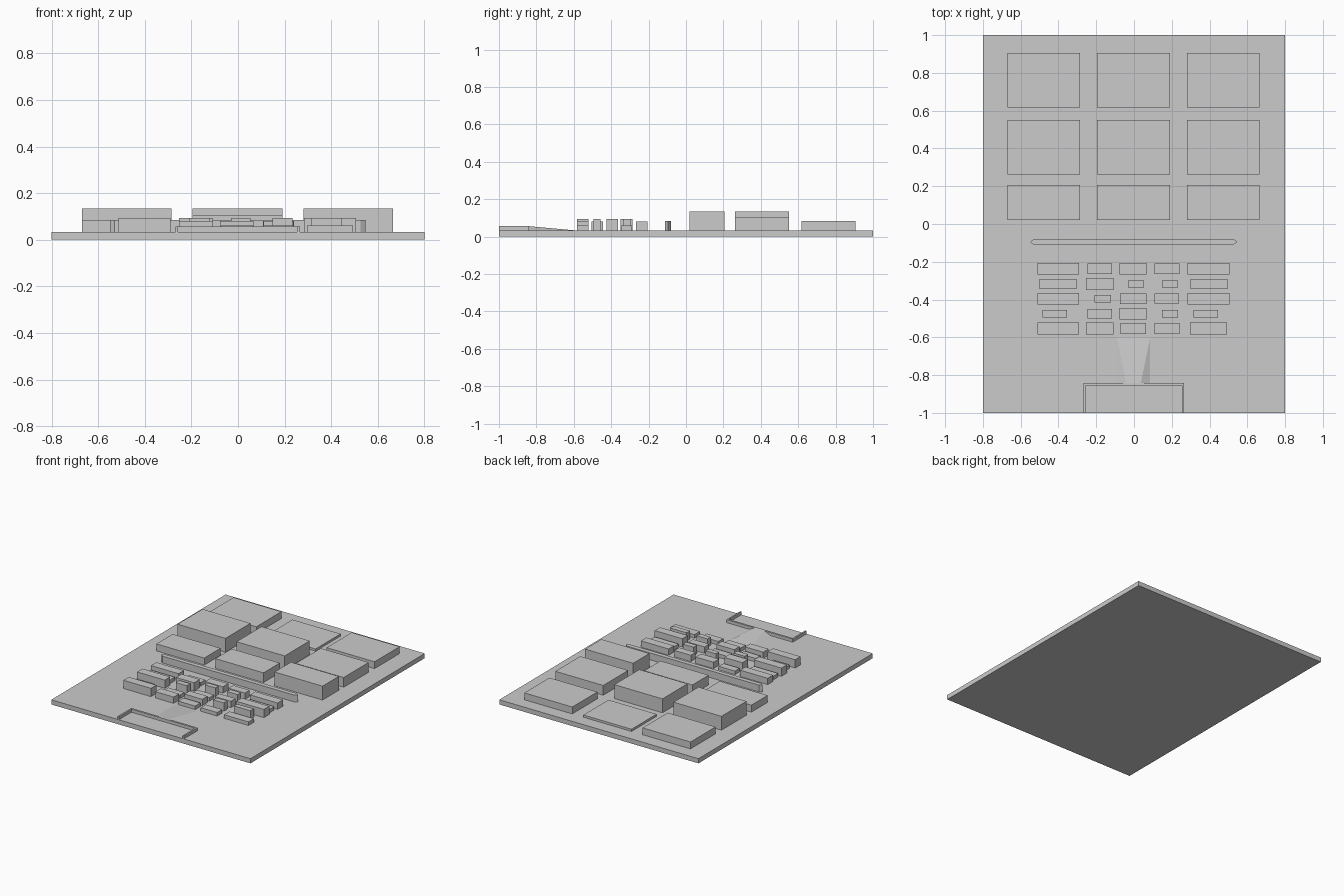
import bpy, bmesh

TOP = 0.034  # ground level on the slab


def mesh_object(name, bm):
    bmesh.ops.recalc_face_normals(bm, faces=bm.faces)
    me = bpy.data.meshes.new(name)
    bm.to_mesh(me)
    bm.free()
    ob = bpy.data.objects.new(name, me)
    bpy.context.collection.objects.link(ob)
    return ob


def prism(name, outline, z0, z1):
    """Extrude a flat outline from z0 up to z1."""
    bm = bmesh.new()
    face = bm.faces.new([bm.verts.new((x, y, z0)) for x, y in outline])
    ext = bmesh.ops.extrude_face_region(bm, geom=[face])
    for v in ext["geom"]:
        if isinstance(v, bmesh.types.BMVert):
            v.co.z = z1
    return mesh_object(name, bm)


def box(name, x0, x1, y0, y1, z0, z1):
    return prism(name, [(x0, y0), (x1, y0), (x1, y1), (x0, y1)], z0, z1)


# Ground slab
box("ground_slab", -0.8, 0.8, -1, 1, 0, TOP)

# Large blocks, three columns by three rows
columns = [(-0.67, -0.285), (-0.196, 0.191), (0.28, 0.665)]
rows = [
    ("front", 0.02, 0.207, (0.085, 0.105, 0.135)),
    ("middle", 0.263, 0.55, (0.135, 0.135, 0.105)),
    ("back", 0.617, 0.905, (0.084, 0.05, 0.084)),
]
for label, y0, y1, tops in rows:
    for i, ((x0, x1), z) in enumerate(zip(columns, tops)):
        box(f"large_block_{label}_{i + 1}", x0, x1, y0, y1, TOP, z)

# Long divider wall with pointed ends
prism("divider_wall", [(-0.55, -0.095), (-0.53, -0.111), (0.525, -0.111),
                       (0.548, -0.095), (0.525, -0.079), (-0.53, -0.079)], TOP, 0.084)

# Small blocks: centre x, width, depth, top height
small_rows = [
    (-0.237, [(-0.401, 0.222, 0.062, 0.08), (-0.181, 0.13, 0.055, 0.06), (-0.005, 0.143, 0.062, 0.08),
              (0.174, 0.132, 0.055, 0.08), (0.395, 0.222, 0.062, 0.08)]),
    (-0.317, [(-0.402, 0.196, 0.054, 0.06), (-0.181, 0.146, 0.064, 0.094), (0.011, 0.084, 0.036, 0.094),
              (0.19, 0.086, 0.038, 0.094), (0.397, 0.194, 0.054, 0.06)]),
    (-0.395, [(-0.401, 0.222, 0.062, 0.094), (-0.165, 0.088, 0.04, 0.094), (-0.004, 0.138, 0.055, 0.06),
              (0.174, 0.13, 0.054, 0.08), (0.395, 0.222, 0.062, 0.094)]),
    (-0.475, [(-0.419, 0.13, 0.04, 0.06), (-0.181, 0.13, 0.052, 0.06), (-0.005, 0.143, 0.06, 0.08),
              (0.19, 0.086, 0.038, 0.094), (0.38, 0.132, 0.038, 0.094)]),
    (-0.553, [(-0.401, 0.222, 0.062, 0.094), (-0.181, 0.146, 0.062, 0.08), (-0.004, 0.136, 0.06, 0.06),
              (0.174, 0.132, 0.058, 0.06), (0.395, 0.196, 0.062, 0.06)]),
]
for r, (yc, blocks) in enumerate(small_rows):
    for c, (xc, w, d, z) in enumerate(blocks):
        box(f"small_block_{r + 1}_{c + 1}", xc - w / 2, xc + w / 2,
            yc - d / 2, yc + d / 2, TOP, z)

# Low U-shaped wall at the front edge
prism("entrance_wall", [(-0.268, -1), (-0.257, -1), (-0.257, -0.856), (0.254, -0.856),
                        (0.254, -1), (0.265, -1), (0.265, -0.842), (-0.268, -0.842)],
      TOP, 0.056)

# Ramp that slopes down and widens from the wall
bm = bmesh.new()
al, ar, bl, br, tl, tr = [bm.verts.new(p) for p in (
    (-0.09, -0.842, TOP), (0.086, -0.842, TOP), (-0.09, -0.6, TOP),
    (0.086, -0.6, TOP), (-0.042, -0.842, 0.056), (0.036, -0.842, 0.056))]
for f in ((al, bl, br, ar), (tl, tr, br, bl), (al, tl, bl), (ar, br, tr), (al, ar, tr, tl)):
    bm.faces.new(f)
mesh_object("entrance_ramp", bm)
